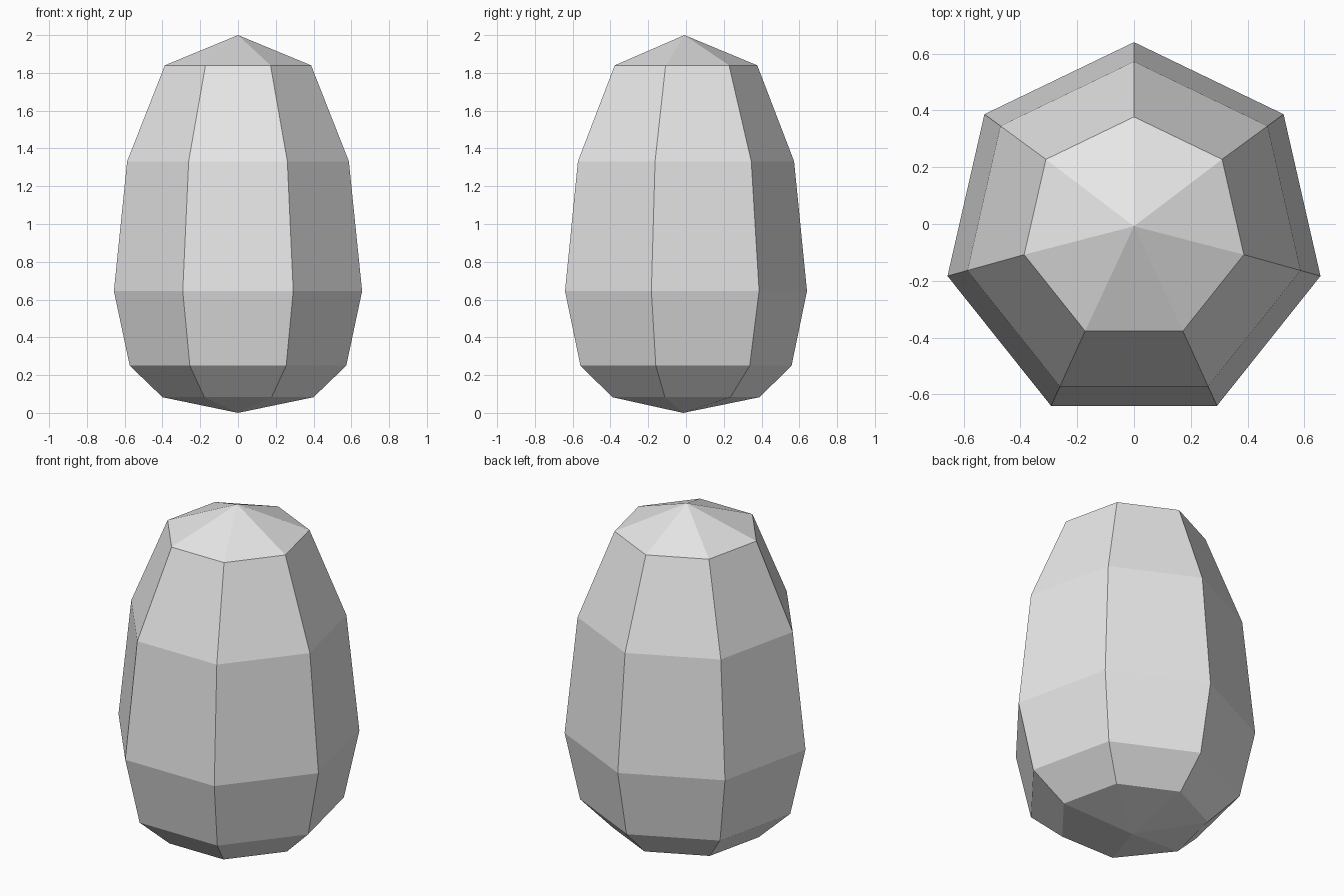
import bpy
import bmesh
import math

cube = bpy.data.objects.get("Cube")
if cube:
    bpy.data.objects.remove(cube, do_unlink=True)

SIDES = 7
# Ring profile from bottom to top: (height, radius)
RINGS = [(0.083, 0.41), (0.25, 0.588), (0.645, 0.674), (1.332, 0.602), (1.84, 0.397)]
BOTTOM_TIP = (0, -0.015, 0)
TOP_TIP = (0, -0.008, 2)
# Each ring is centred on its own depth
SHIFT = (1 - math.cos(math.pi / SIDES)) / 2


def make_material(name, color):
    mat = bpy.data.materials.new(name)
    mat.use_nodes = True
    mat.diffuse_color = color
    bsdf = next(n for n in mat.node_tree.nodes if n.type == "BSDF_PRINCIPLED")
    bsdf.inputs["Base Color"].default_value = color
    return mat


def add_ring(bm, z, radius):
    """Regular polygon with one corner at the back and a flat side in front."""
    ring = []
    for i in range(SIDES):
        a = math.tau * i / SIDES
        ring.append(bm.verts.new((-radius * math.sin(a), radius * (math.cos(a) - SHIFT), z)))
    return ring


# Faceted egg body
bm = bmesh.new()
rings = [add_ring(bm, z, r) for z, r in RINGS]
bottom = bm.verts.new(BOTTOM_TIP)
top = bm.verts.new(TOP_TIP)
for i in range(SIDES):
    j = (i + 1) % SIDES
    for low, high in zip(rings, rings[1:]):
        bm.faces.new((low[i], low[j], high[j], high[i]))
    bm.faces.new((rings[0][j], rings[0][i], bottom))
    bm.faces.new((rings[-1][i], rings[-1][j], top))
bmesh.ops.recalc_face_normals(bm, faces=bm.faces)

mesh = bpy.data.meshes.new("faceted_egg")
bm.to_mesh(mesh)
bm.free()
mesh.materials.append(make_material("light_grey", (0.8, 0.8, 0.8, 1)))
egg = bpy.data.objects.new("faceted_egg", mesh)
bpy.context.collection.objects.link(egg)
